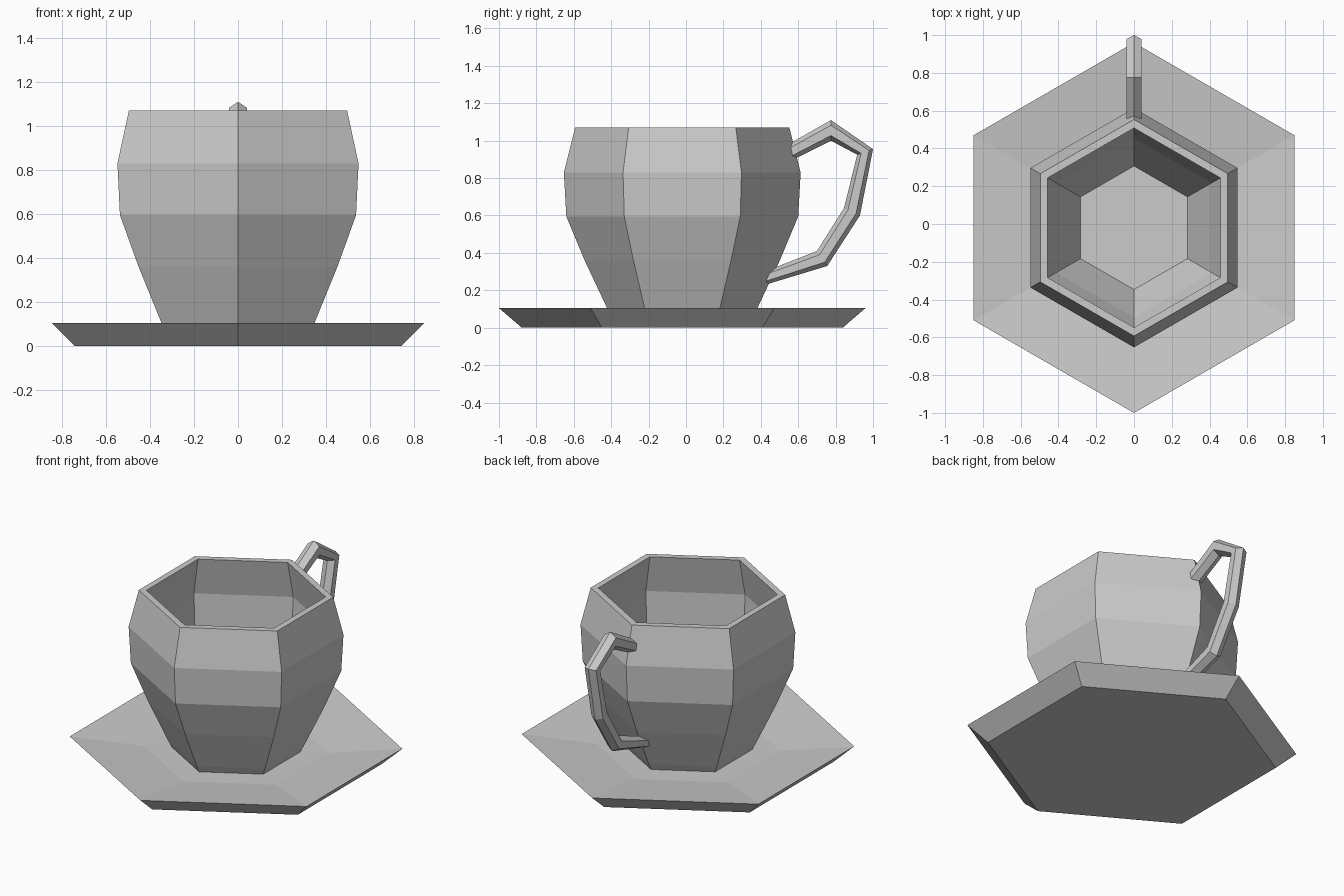
import bpy, bmesh
from math import sin, cos, pi
from mathutils import Vector

if "Cube" in bpy.data.objects:
    bpy.data.objects.remove(bpy.data.objects["Cube"])

CY = -0.02  # shared centre of cup and saucer
SIDES = 6


def loft(name, rings):
    """Skin consecutive six-point rings and cap both ends."""
    bm = bmesh.new()
    loops = [[bm.verts.new(p) for p in ring] for ring in rings]
    for a, b in zip(loops, loops[1:]):
        for i in range(SIDES):
            j = (i + 1) % SIDES
            bm.faces.new((a[i], a[j], b[j], b[i]))
    bm.faces.new(loops[0][::-1])
    bm.faces.new(loops[-1])
    bmesh.ops.recalc_face_normals(bm, faces=bm.faces[:])
    mesh = bpy.data.meshes.new(name)
    bm.to_mesh(mesh)
    bm.free()
    obj = bpy.data.objects.new(name, mesh)
    bpy.context.collection.objects.link(obj)
    return obj


def hex_ring(r, z):
    """Horizontal hexagon with corners on the y axis."""
    return [(r * sin(i * pi / 3), CY + r * cos(i * pi / 3), z) for i in range(SIDES)]


# Saucer: flat base, flared rim, shallow dish
saucer_profile = [(0.858, 0.0), (0.98, 0.105), (0.54, 0.06)]
loft("saucer", [hex_ring(r, z) for r, z in saucer_profile])

# Cup: outer wall up to the rim, then inner wall down to the floor
cup_profile = [
    (0.378, 0.06), (0.402, 0.105), (0.522, 0.36), (0.62, 0.595),
    (0.633, 0.83), (0.573, 1.07),
    (0.528, 1.07), (0.585, 0.825), (0.572, 0.605), (0.475, 0.37), (0.327, 0.10),
]
loft("cup", [hex_ring(r, z) for r, z in cup_profile])

# Handle: hexagonal section spanning outer and inner side points (y, z)
handle_pairs = [
    ((0.555, 0.985), (0.575, 0.90)),
    ((0.775, 1.11), (0.775, 1.00)),
    ((1.00, 0.955), (0.915, 0.925)),
    ((0.93, 0.60), (0.845, 0.64)),
    ((0.755, 0.33), (0.70, 0.41)),
    ((0.425, 0.23), (0.445, 0.31)),
]
rings = []
for outer, inner in handle_pairs:
    o, n = Vector((0, *outer)), Vector((0, *inner))
    mid, half = (o + n) / 2, (o - n) / 2
    rings.append([mid + half * cos(i * pi / 3) + Vector((0.047 * sin(i * pi / 3), 0, 0))
                  for i in range(SIDES)])
loft("handle", rings)
